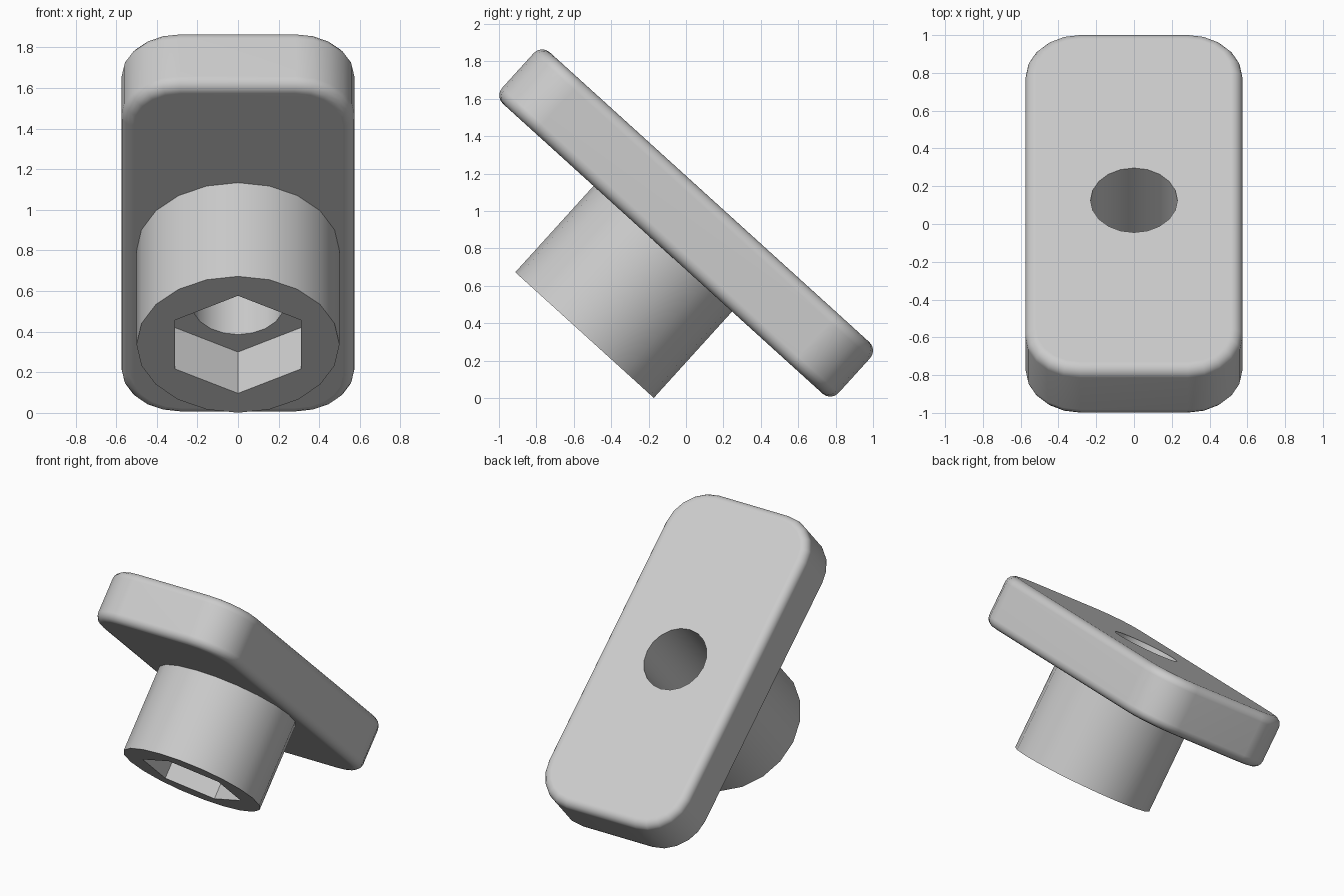
import bpy
import bmesh
from math import radians
from mathutils import Matrix

cube = bpy.data.objects.get("Cube")
if cube:
    bpy.data.objects.remove(cube, do_unlink=True)

TILT = radians(-42.2)
AXIS_Y = -0.628                    # boss axis in the tilted frame
FACE, SEAT, TOP = -0.115, 0.508, 0.88   # heights along the boss axis
FLOOR = FACE + 0.275               # bottom of the hex socket

grey = bpy.data.materials.new("grey metal")
grey.use_nodes = True
colour = (0.6, 0.6, 0.6, 1)
grey.diffuse_color = colour
grey.node_tree.nodes["Principled BSDF"].inputs["Base Color"].default_value = colour


def add_object(name, bm):
    mesh = bpy.data.meshes.new(name)
    bmesh.ops.recalc_face_normals(bm, faces=bm.faces)
    bm.to_mesh(mesh)
    bm.free()
    mesh.materials.append(grey)
    obj = bpy.data.objects.new(name, mesh)
    bpy.context.collection.objects.link(obj)
    return obj


def prism(name, sides, radius, low, high):
    """Upright prism on the boss axis with a corner pointing along y."""
    bm = bmesh.new()
    place = Matrix.Translation((0, AXIS_Y, (low + high) / 2))
    bmesh.ops.create_cone(bm, cap_ends=True, segments=sides, radius1=radius,
                          radius2=radius, depth=high - low, matrix=place)
    return add_object(name, bm)


def combine(target, other, operation):
    """Apply a boolean and discard the helper."""
    mod = target.modifiers.new(operation, 'BOOLEAN')
    mod.operation = operation
    mod.solver = 'EXACT'
    mod.object = other
    apply(target, mod)
    bpy.data.objects.remove(other, do_unlink=True)


def apply(obj, mod):
    bpy.ops.object.select_all(action='DESELECT')
    obj.select_set(True)
    bpy.context.view_layer.objects.active = obj
    bpy.ops.object.modifier_apply(modifier=mod.name)


# Plate: rounded corners first, then a soft edge around both faces
bm = bmesh.new()
size = Matrix.Diagonal((1.15, 2.428, TOP - SEAT, 1))
bmesh.ops.create_cube(bm, size=1, matrix=Matrix.Translation((0, AXIS_Y, (SEAT + TOP) / 2)) @ size)
uprights = [e for e in bm.edges if abs(e.verts[0].co.z - e.verts[1].co.z) > 0.1]
bmesh.ops.bevel(bm, geom=uprights, offset=0.29, segments=5, profile=0.5, affect='EDGES')
rims = [e for e in bm.edges if abs(e.verts[0].co.z - e.verts[1].co.z) < 0.01]
bmesh.ops.bevel(bm, geom=rims, offset=0.06, segments=4, profile=0.5, affect='EDGES')
nut = add_object("slot_nut", bm)

# Round boss, then the through hole and hex socket
combine(nut, prism("boss", 20, 0.5, FACE, SEAT + 0.1), 'UNION')
combine(nut, prism("hole_cutter", 20, 0.23, FACE - 0.1, TOP + 0.1), 'DIFFERENCE')
combine(nut, prism("socket_cutter", 6, 0.358, FACE - 0.1, FLOOR), 'DIFFERENCE')

# Tilt the finished part and smooth its curved faces
nut.data.transform(Matrix.Rotation(TILT, 4, 'X'))
bpy.ops.object.select_all(action='DESELECT')
nut.select_set(True)
bpy.context.view_layer.objects.active = nut
bpy.ops.object.shade_smooth_by_angle(angle=radians(35))
weighted = nut.modifiers.new("flat_face_normals", 'WEIGHTED_NORMAL')
weighted.keep_sharp = True
